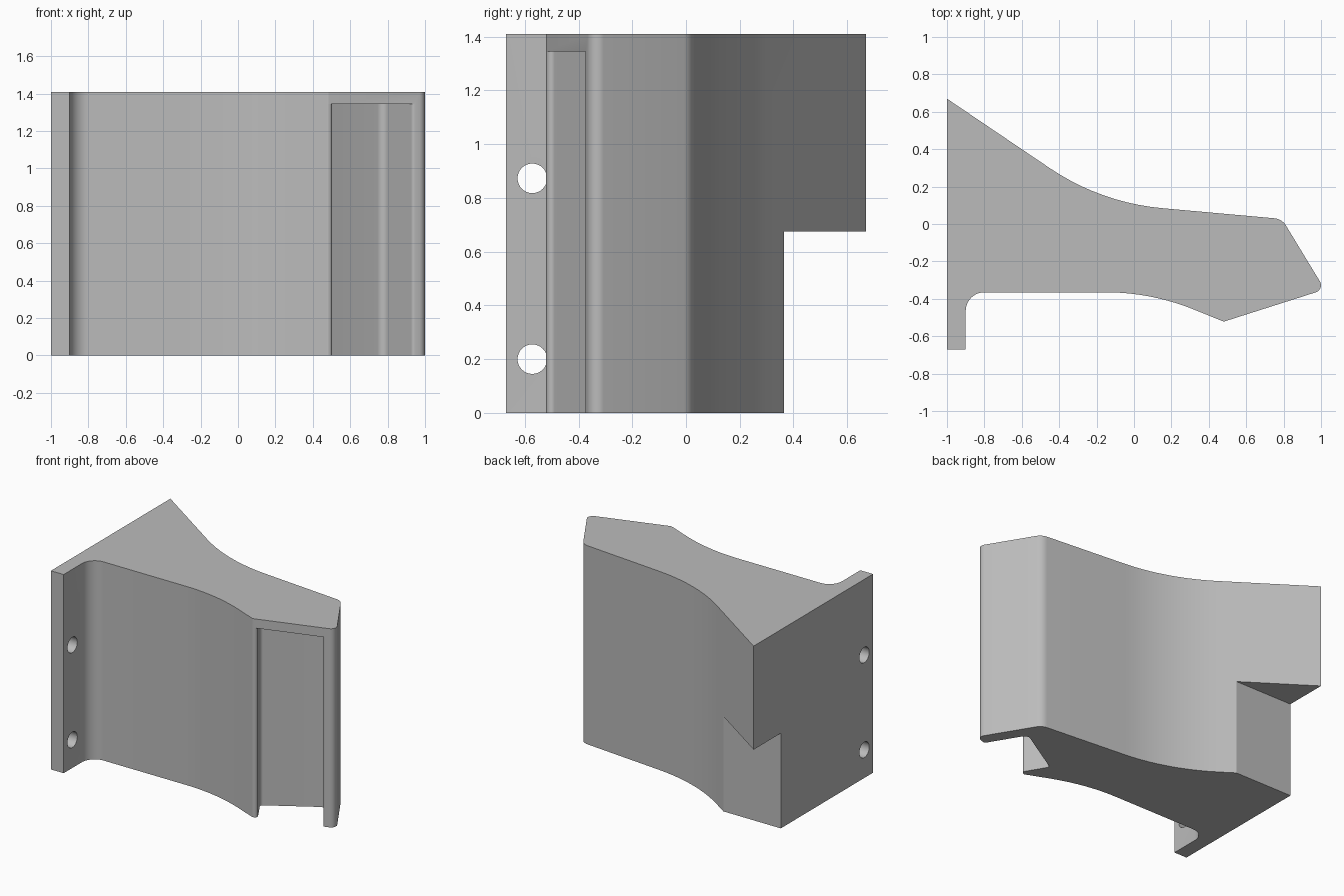
import bpy
import bmesh
import math
from mathutils import Vector, Matrix

cube = bpy.data.objects.get("Cube")
if cube:
    bpy.data.objects.remove(cube, do_unlink=True)

HEIGHT = 1.41

grey = bpy.data.materials.new("plain grey")
grey.use_nodes = True
colour = (0.5, 0.5, 0.5, 1)
grey.diffuse_color = colour
grey.node_tree.nodes["Principled BSDF"].inputs["Base Color"].default_value = colour


def rounded(corners, steps=10):
    """Turn (x, y, radius) corners into an outline with filleted corners."""
    outline = []
    for i, (x, y, r) in enumerate(corners):
        p = Vector((x, y))
        if r == 0:
            outline.append(p)
            continue
        a = (Vector(corners[i - 1][:2]) - p).normalized()
        b = (Vector(corners[(i + 1) % len(corners)][:2]) - p).normalized()
        half = a.angle(b) / 2
        centre = p + (a + b).normalized() * r / math.sin(half)
        start = p + a * r / math.tan(half) - centre
        end = p + b * r / math.tan(half) - centre
        turn = start.angle_signed(end)
        for k in range(steps + 1):
            outline.append(centre + Matrix.Rotation(-turn * k / steps, 2) @ start)
    return outline


def finish(name, bm):
    bmesh.ops.recalc_face_normals(bm, faces=bm.faces)
    mesh = bpy.data.meshes.new(name)
    bm.to_mesh(mesh)
    bm.free()
    mesh.materials.append(grey)
    obj = bpy.data.objects.new(name, mesh)
    bpy.context.collection.objects.link(obj)
    return obj


def prism(name, corners, low, high):
    bm = bmesh.new()
    face = bm.faces.new([bm.verts.new((p.x, p.y, low)) for p in rounded(corners)])
    top = bmesh.ops.extrude_face_region(bm, geom=[face])["geom"]
    verts = [g for g in top if isinstance(g, bmesh.types.BMVert)]
    bmesh.ops.translate(bm, verts=verts, vec=(0, 0, high - low))
    return finish(name, bm)


def drill(name, y, z, radius):
    bm = bmesh.new()
    place = Matrix.Translation((-0.95, y, z)) @ Matrix.Rotation(math.pi / 2, 4, "Y")
    bmesh.ops.create_cone(bm, cap_ends=True, segments=32, radius1=radius,
                          radius2=radius, depth=0.3, matrix=place)
    return finish(name, bm)


# Main body: mounting flange, curved arm and slanted nose
body = prism("bracket_body", [
    (-1, 0.67, 0), (-0.177, 0.114, 1.28), (0.791, 0.027, 0.08), (1.02, -0.35, 0.04),
    (0.48, -0.522, 0.02), (0.0925, -0.365, 1.26), (-0.9, -0.365, 0.1),
    (-0.9, -0.67, 0), (-1, -0.67, 0)], 0, HEIGHT)

cutters = [
    # Open-bottomed pocket in the nose, with rounded lips
    prism("pocket_cutter", [
        (0.414, -0.345, 0.02), (0.78, -0.124, 0.04), (0.933, -0.378, 0.02),
        (1.12, -0.319, 0), (1.12, -0.8, 0), (0.4, -0.8, 0),
        (0.32, -0.571, 0), (0.513, -0.5105, 0.02)], -0.1, 1.345),
    # Notch under the rear corner
    prism("notch_cutter", [
        (-1.2, 0.365, 0), (-1.2, 1, 0), (0.2, 1, 0), (0.2, 0.365, 0)], -0.1, 0.675),
]
# Two bolt holes through the flange
cutters += [drill("bolt_hole_cutter", -0.572, z, 0.055) for z in (0.2, 0.873)]

bpy.ops.object.select_all(action="DESELECT")
body.select_set(True)
bpy.context.view_layer.objects.active = body
for cutter in cutters:
    cutter.hide_render = True
    cut = body.modifiers.new(cutter.name, "BOOLEAN")
    cut.operation = "DIFFERENCE"
    cut.solver = "EXACT"
    cut.object = cutter
    bpy.ops.object.modifier_apply(modifier=cut.name)
    bpy.data.objects.remove(cutter, do_unlink=True)

bpy.ops.object.shade_smooth_by_angle(angle=math.radians(30))
